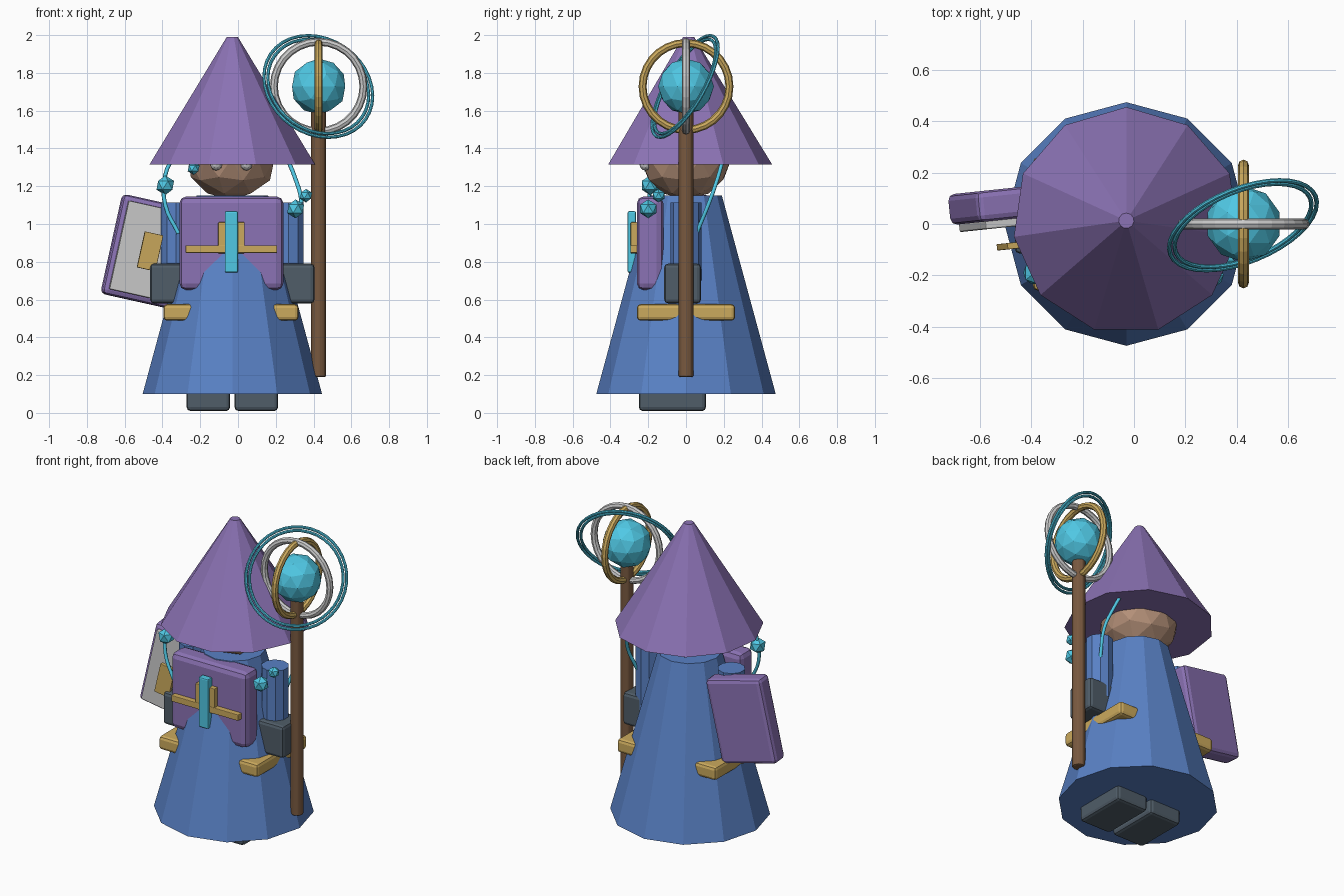
import bpy
from math import radians
from mathutils import Vector, Matrix, Euler

if "Cube" in bpy.data.objects:
    bpy.data.objects.remove(bpy.data.objects["Cube"])


def material(name, r, g, b):
    m = bpy.data.materials.new(name)
    m.diffuse_color = (r, g, b, 1)
    m.use_nodes = True
    m.node_tree.nodes["Principled BSDF"].inputs["Base Color"].default_value = m.diffuse_color
    return m


BLUE = material("blue_cloth", .10, .22, .56)
PURPLE = material("purple_cloth", .26, .17, .46)
CYAN = material("cyan_crystal", .08, .58, .78)
GOLD = material("gold", .60, .40, .11)
BROWN = material("wood", .19, .10, .05)
SKIN = material("skin", .46, .28, .19)
SLATE = material("slate", .08, .11, .14)
SILVER = material("silver", .60, .61, .62)


def finish(name, mat, bevel=0):
    ob = bpy.context.object
    ob.name = name
    ob.data.materials.append(mat)
    if bevel:
        mod = ob.modifiers.new("bevel", 'BEVEL')
        mod.width, mod.segments = bevel, 2
    return ob


def box(name, center, size, mat, bevel=0):
    bpy.ops.mesh.primitive_cube_add(size=1)
    ob = finish(name, mat, bevel)
    ob.data.transform(Matrix.Diagonal((*size, 1)))
    ob.location = center
    return ob


def cone(name, x, y, z0, z1, r0, r1, sides, mat, bevel=0):
    bpy.ops.mesh.primitive_cone_add(vertices=sides, radius1=r0, radius2=r1, depth=z1 - z0,
                                    location=(x, y, (z0 + z1) / 2))
    return finish(name, mat, bevel)


def ball(name, center, r, mat, sub=2, squash=1):
    bpy.ops.mesh.primitive_ico_sphere_add(subdivisions=sub, radius=r, location=center)
    ob = finish(name, mat)
    ob.scale.z = squash
    return ob


def ring(name, center, normal, major, minor, mat, seg=28):
    bpy.ops.mesh.primitive_torus_add(major_radius=major, minor_radius=minor,
                                     major_segments=seg, minor_segments=8, location=center)
    ob = finish(name, mat)
    ob.rotation_euler = Vector(normal).to_track_quat('Z', 'Y').to_euler()
    return ob


def cord(name, pts, r, mat):
    cu = bpy.data.curves.new(name, 'CURVE')
    cu.dimensions = '3D'
    cu.bevel_depth, cu.bevel_resolution, cu.resolution_u = r, 1, 4
    cu.use_fill_caps = True
    sp = cu.splines.new('BEZIER')
    sp.bezier_points.add(len(pts) - 1)
    for bp, p in zip(sp.bezier_points, pts):
        bp.co = p
        bp.handle_left_type = bp.handle_right_type = 'AUTO'
    cu.materials.append(mat)
    ob = bpy.data.objects.new(name, cu)
    bpy.context.collection.objects.link(ob)


CX = -.03  # body axis

# Body: robe, head, hat
cone("robe", CX, 0, .10, 1.15, .475, .19, 12, BLUE)
ball("head", (CX - .005, 0, 1.345), .24, SKIN, 2, .9)
cone("hat", CX, .013, 1.315, 1.99, .443, .03, 11, PURPLE)

# Belt pokes out of the robe at its corners
box("belt", (-.037, 0, .532), (.715, .52, .088), GOLD, .02)

# Paired parts
for side, s in (("left", -1), ("right", 1)):
    box(side + "_boot", (CX + s * .127, -.072, .095), (.23, .355, .17), SLATE, .02)
    cone(side + "_sleeve", CX + s * .298, 0, .70, 1.115, .083, .083, 10, BLUE)
    box(side + "_glove", (CX + s * .335, -.018, .685), (.20, .195, .21), SLATE, .02)
    ball(side + "_eye", (CX - .005 + s * .08, -.215, 1.315), .032, SILVER, 2)

# Chest satchel with gold and crystal clasp
box("chest_panel", (-.035, -.19, .898), (.55, .14, .495), PURPLE, .035)
box("clasp_bar", (-.035, -.275, .867), (.485, .04, .04), GOLD, .004)
box("clasp_plate", (-.035, -.275, .927), (.14, .035, .165), GOLD, .004)
box("clasp_crystal", (-.035, -.287, .905), (.07, .045, .325), CYAN, .008)

# Tilted book held at the left, with page block and floating emblem
book_rot = Euler((0, radians(12.5), radians(6)), 'XYZ')
book_mid = Vector((-.483, .08, .855))
for name, off, size, mat, bev in (
        ("book_cover", 0, (.38, .12, .54), PURPLE, .025),
        ("book_page", -.073, (.32, .035, .48), SILVER, .006),
        ("book_emblem", -.165, (.10, .025, .195), GOLD, .003)):
    ob = box(name, book_mid + book_rot.to_matrix() @ Vector((0, off, 0)), size, mat, bev)
    ob.rotation_euler = book_rot

# Staff with orb and rings
SX, SZ = .427, 1.728
cone("staff", SX, 0, .19, 1.63, .041, .041, 8, BROWN, .008)
ball("orb", (SX, 0, SZ), .148, CYAN, 2)
ring("gold_ring", (SX, 0, SZ), (1, 0, 0), .23, .021, GOLD)
ring("silver_ring", (SX, 0, SZ), (0, 1, 0), .237, .021, SILVER)
for i, r in enumerate((.305, .283)):
    ring(f"orbit_ring_{i}", (SX - .002, -.005, SZ), (.33, -.82, .47), r, .009, CYAN, 36)

# Hanging cords and crystal beads
cord("left_cord", [(-.33, -.16, 1.38), (-.385, -.18, 1.26), (-.385, -.20, 1.10),
                   (-.315, -.215, .95)], .011, CYAN)
cord("right_cord", [(.245, .205, 1.38), (.30, .17, 1.25), (.335, .125, 1.12),
                    (.31, .06, .96)], .011, CYAN)
for i, (p, r) in enumerate((((-.385, -.19, 1.205), .052), ((-.235, -.19, 1.295), .035),
                            ((.305, -.20, 1.08), .05), ((.36, -.145, 1.15), .036))):
    ball(f"bead_{i}", p, r, CYAN, 1)
